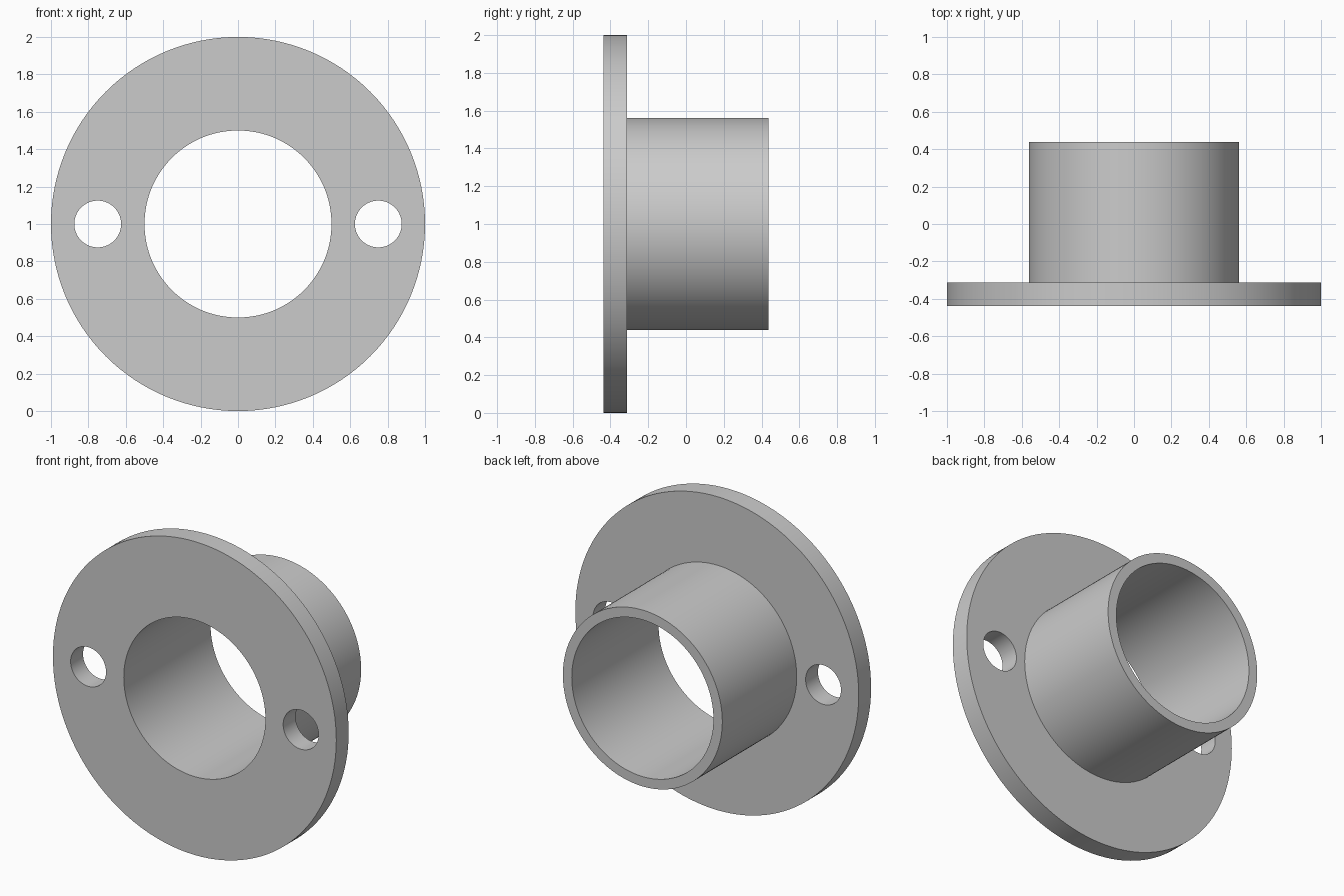
import bpy, bmesh
from math import tau, pi
from mathutils import Matrix, Vector

if "Cube" in bpy.data.objects:
    bpy.data.objects.remove(bpy.data.objects["Cube"], do_unlink=True)

SEGMENTS = 128
CENTRE = Vector((0, 0, 1))
FRONT, FLANGE_BACK, TUBE_END = -0.4375, -0.3125, 0.4375
BORE, TUBE, FLANGE = 0.5, 0.5625, 1.0
HOLE, HOLE_X = 0.125, 0.75

grey = bpy.data.materials.new("plain grey")
grey.use_nodes = True
colour = (0.6, 0.6, 0.6, 1)
grey.diffuse_color = colour
grey.node_tree.nodes["Principled BSDF"].inputs["Base Color"].default_value = colour


def add_object(name, bm):
    bmesh.ops.recalc_face_normals(bm, faces=bm.faces)
    mesh = bpy.data.meshes.new(name)
    bm.to_mesh(mesh)
    bm.free()
    mesh.materials.append(grey)
    obj = bpy.data.objects.new(name, mesh)
    bpy.context.collection.objects.link(obj)
    return obj


# Flange and tube: one wall section turned about the bore axis
section = [(BORE, FRONT), (FLANGE, FRONT), (FLANGE, FLANGE_BACK),
           (TUBE, FLANGE_BACK), (TUBE, TUBE_END), (BORE, TUBE_END)]
bm = bmesh.new()
verts = [bm.verts.new((r, y, CENTRE.z)) for r, y in section]
edges = [bm.edges.new((v, verts[i - 1])) for i, v in enumerate(verts)]
bmesh.ops.spin(bm, geom=verts + edges, cent=CENTRE, axis=(0, 1, 0),
               angle=tau, steps=SEGMENTS, use_merge=True)
bmesh.ops.remove_doubles(bm, verts=bm.verts, dist=1e-4)
flange = add_object("flanged_sleeve", bm)

# Bolt holes on each side of the bore
bm = bmesh.new()
for side in (-1, 1):
    place = Matrix.Translation((side * HOLE_X, (FRONT + FLANGE_BACK) / 2, CENTRE.z))
    bmesh.ops.create_cone(bm, cap_ends=True, segments=64, radius1=HOLE, radius2=HOLE,
                          depth=0.3, matrix=place @ Matrix.Rotation(pi / 2, 4, "X"))
cutter = add_object("bolt_hole_cutter", bm)

cut = flange.modifiers.new("bolt_holes", "BOOLEAN")
cut.operation = "DIFFERENCE"
cut.solver = "EXACT"
cut.object = cutter
bpy.ops.object.select_all(action="DESELECT")
flange.select_set(True)
bpy.context.view_layer.objects.active = flange
bpy.ops.object.modifier_apply(modifier=cut.name)
bpy.data.objects.remove(cutter, do_unlink=True)

# Smooth round walls with crisp rims
bpy.ops.object.shade_smooth_by_angle(angle=pi / 6)
